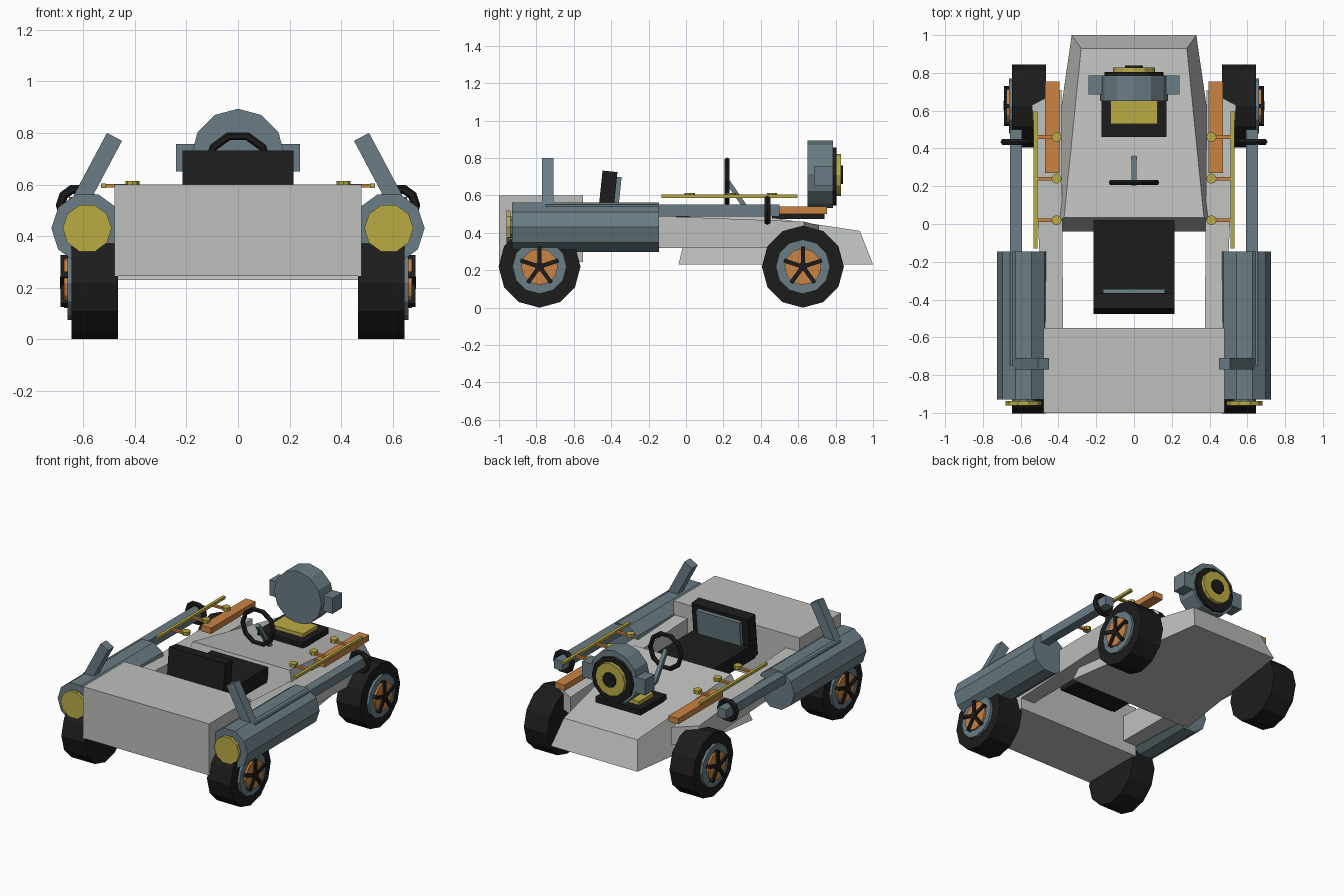
import bpy, bmesh, math
from mathutils import Matrix, Vector

if "Cube" in bpy.data.objects:
    bpy.data.objects.remove(bpy.data.objects["Cube"])


def material(name, rgb):
    m = bpy.data.materials.new(name)
    m.diffuse_color = (*rgb, 1)
    m.use_nodes = True
    m.node_tree.nodes["Principled BSDF"].inputs["Base Color"].default_value = m.diffuse_color
    return m


GREY = material("body_grey", (0.52, 0.53, 0.51))
BLUE = material("slate_blue", (0.145, 0.205, 0.235))
BLACK = material("rubber_black", (0.012, 0.012, 0.012))
YELLOW = material("brass_yellow", (0.50, 0.41, 0.06))
ORANGE = material("copper_orange", (0.59, 0.23, 0.055))


def finish(name, bm, mat):
    bmesh.ops.recalc_face_normals(bm, faces=bm.faces[:])
    me = bpy.data.meshes.new(name)
    bm.to_mesh(me)
    bm.free()
    me.materials.append(mat)
    ob = bpy.data.objects.new(name, me)
    bpy.context.collection.objects.link(ob)
    return ob


def box(name, mat, lo, hi, matrix=None):
    bm = bmesh.new()
    lo, hi = Vector(lo), Vector(hi)
    mid = (lo + hi) / 2
    size = [abs(v) for v in hi - lo]
    bmesh.ops.create_cube(bm, size=1, matrix=Matrix.Translation(mid) @ Matrix.Diagonal((*size, 1)))
    if matrix:
        bm.transform(matrix)
    return finish(name, bm, mat)


def hexahedron(name, mat, bottom, top):
    """Solid between two matching four-cornered outlines."""
    bm = bmesh.new()
    b = [bm.verts.new(p) for p in bottom]
    t = [bm.verts.new(p) for p in top]
    bm.faces.new(b)
    bm.faces.new(t)
    for i in range(4):
        j = (i + 1) % 4
        bm.faces.new((b[i], b[j], t[j], t[i]))
    return finish(name, bm, mat)


def rod(name, mat, a, b, r, sides, turn=0.0):
    """Prism from point a to point b."""
    a, b = Vector(a), Vector(b)
    d = b - a
    q = d.to_track_quat('Z', 'Y').to_matrix().to_4x4()
    bm = bmesh.new()
    bmesh.ops.create_cone(bm, cap_ends=True, segments=sides, radius1=r, radius2=r, depth=d.length,
                          matrix=Matrix.Translation((a + b) / 2) @ q @ Matrix.Rotation(turn, 4, 'Z'))
    return finish(name, bm, mat)


def ring(name, mat, centre, major, minor, sides, ring_sides=6):
    """Faceted torus whose axis runs along y."""
    bm = bmesh.new()
    loops = []
    for i in range(sides):
        a = math.tau * i / sides
        loop = []
        for k in range(ring_sides):
            t = math.tau * k / ring_sides
            r = major + minor * math.cos(t)
            loop.append(bm.verts.new((centre[0] + r * math.cos(a), centre[1] + minor * math.sin(t),
                                      centre[2] + r * math.sin(a))))
        loops.append(loop)
    for i in range(sides):
        p, q = loops[i], loops[(i + 1) % sides]
        for k in range(ring_sides):
            n = (k + 1) % ring_sides
            bm.faces.new((p[k], q[k], q[n], p[n]))
    return finish(name, bm, mat)


# Body: square box at one end, tapered nose at the other
box("tail_box", GREY, (-0.48, -1.0, 0.245), (0.48, -0.55, 0.60))
hexahedron("nose", GREY,
           [(-0.48, -0.04, 0.23), (0.48, -0.04, 0.23), (0.33, 1.0, 0.23), (-0.33, 1.0, 0.23)],
           [(-0.37, 0.035, 0.545), (0.37, 0.035, 0.545), (0.28, 0.93, 0.41), (-0.28, 0.93, 0.41)])

# Seat with a leaning backrest and raised pad
box("seat_cushion", BLACK, (-0.215, -0.45, 0.43), (0.215, 0.02, 0.53))
lean = Matrix.Translation((0, -0.44, 0.36)) @ Matrix.Rotation(math.radians(-6), 4, 'X')
box("seat_back", BLACK, (-0.215, -0.045, 0.08), (0.215, 0.035, 0.37), lean)
box("seat_back_pad", BLUE, (-0.165, 0.03, 0.15), (0.165, 0.06, 0.345), lean)

# Steering
ring("steering_wheel", BLACK, (0, 0.22, 0.675), 0.118, 0.016, 10)
rod("steering_column", BLUE, (0, 0.215, 0.685), (0, 0.37, 0.46), 0.018, 4, math.pi / 4)

# Lamp drum on a stepped pedestal
box("pedestal", BLACK, (-0.172, 0.46, 0.475), (0.172, 0.74, 0.515))
box("pedestal_plate", YELLOW, (-0.125, 0.53, 0.51), (0.125, 0.69, 0.54))
rod("drum", BLUE, (0, 0.65, 0.713), (0, 0.785, 0.713), 0.181, 12)
rod("drum_ring", BLACK, (0, 0.78, 0.70), (0, 0.805, 0.70), 0.155, 12)
rod("drum_lens", YELLOW, (0, 0.80, 0.71), (0, 0.828, 0.71), 0.112, 12)
rod("drum_centre", BLACK, (0, 0.82, 0.71), (0, 0.84, 0.71), 0.05, 10)

for s, side in ((1, "right"), (-1, "left")):
    box("drum_ear_" + side, BLUE, (s * 0.15, 0.685, 0.65), (s * 0.24, 0.787, 0.757))

    # Side rail joining nose and tail
    outline = [(0.375, -0.56, 0.505), (0.48, -0.56, 0.505), (0.54, 0.63, 0.46), (0.385, 0.71, 0.44)]
    hexahedron("side_rail_" + side, GREY,
               [(s * x, y, 0.32) for x, y, z in outline],
               [(s * x, y, z) for x, y, z in outline])

    # Large pod with end lamp, square barrel, grip ring and fin
    flat_top = math.pi / 10
    rod("pod_" + side, BLUE, (s * 0.585, -0.93, 0.43), (s * 0.585, -0.145, 0.43), 0.139, 10, flat_top)
    rod("pod_lamp_neck_" + side, BLUE, (s * 0.585, -0.945, 0.43), (s * 0.585, -0.925, 0.43), 0.06, 10, flat_top)
    rod("pod_lamp_" + side, YELLOW, (s * 0.585, -0.96, 0.43), (s * 0.585, -0.938, 0.43), 0.095, 10, flat_top)
    box("barrel_" + side, BLUE, (s * 0.592, -0.75, 0.488), (s * 0.656, 0.50, 0.552))
    ring("barrel_ring_" + side, BLACK, (s * 0.625, 0.435, 0.52), 0.064, 0.018, 10)
    tilt = Matrix.Translation((s * 0.62, -0.74, 0.52)) @ Matrix.Rotation(s * math.radians(-28), 4, 'Y')
    box("fin_" + side, BLUE, (-0.033, -0.031, 0), (0.033, 0.031, 0.30), tilt)

    # Ladder-like rack and its lower bar
    box("rack_bar_" + side, ORANGE, (s * 0.395, 0.27, 0.50), (s * 0.47, 0.755, 0.54))
    box("rack_rod_" + side, YELLOW, (s * 0.512, -0.13, 0.587), (s * 0.532, 0.595, 0.605))
    for i, y in enumerate((0.02, 0.24, 0.46)):
        box(f"rack_rung_{side}_{i}", ORANGE, (s * 0.41, y - 0.01, 0.588), (s * 0.52, y + 0.01, 0.602))
        rod(f"rack_knob_{side}_{i}", YELLOW, (s * 0.41, y, 0.59), (s * 0.41, y, 0.614), 0.027, 8)

    # Wheels with rim, hub disc and five spokes
    for y, end in ((-0.783, "tail"), (0.625, "nose")):
        tag = f"_{end}_{side}"
        z = 0.219
        for name, mat, x0, x1, r in (("tyre", BLACK, 0.465, 0.645, 0.219),
                                     ("rim", BLUE, 0.60, 0.662, 0.145),
                                     ("hub_disc", ORANGE, 0.62, 0.675, 0.098),
                                     ("hub_cap", BLACK, 0.63, 0.69, 0.025)):
            rod(name + tag, mat, (s * x0, y, z), (s * x1, y, z), r, 12)
        for k in range(5):
            m = Matrix.Translation((s * 0.675, y, z)) @ Matrix.Rotation(math.tau * k / 5, 4, 'X')
            box(f"spoke{tag}_{k}", BLACK, (-0.013, -0.011, 0), (0.013, 0.011, 0.107), m)
